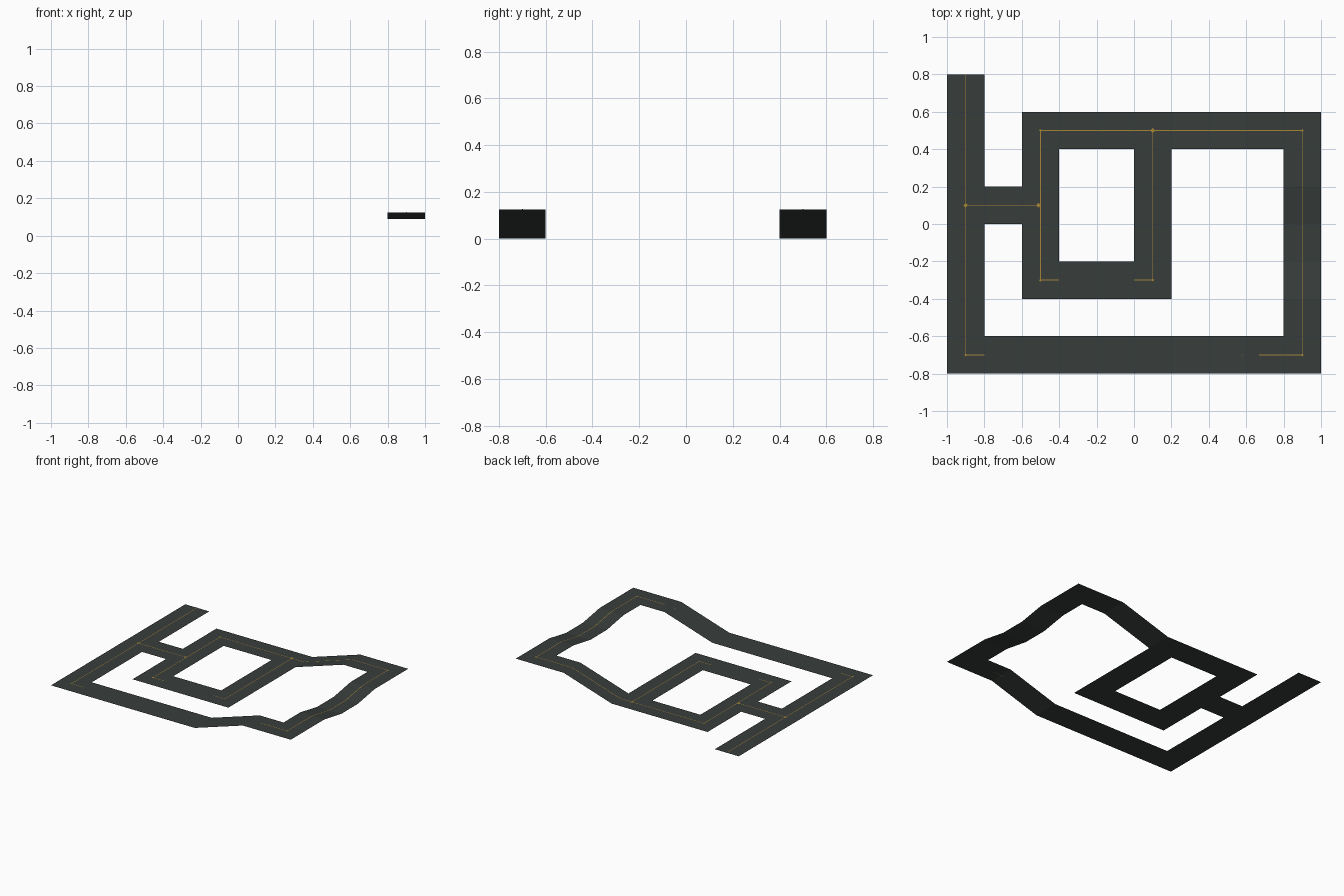
import bpy, bmesh, math

if "Cube" in bpy.data.objects:
    bpy.data.objects.remove(bpy.data.objects["Cube"])


def material(name, rgb):
    m = bpy.data.materials.new(name)
    m.diffuse_color = (*rgb, 1)
    m.use_nodes = True
    m.node_tree.nodes["Principled BSDF"].inputs["Base Color"].default_value = m.diffuse_color
    return m


ASPHALT = material("dark asphalt", (0.039, 0.047, 0.044))
GOLD = material("gold line", (0.38, 0.23, 0.035))


def clamp(v):
    return max(0.0, min(1.0, v))


def height(x, y):
    # ramps rise between x = 0.2 and 0.6; the right-hand straight has a dip
    z = 0.125 * clamp((x - 0.2) / 0.4)
    if x > 0.7:
        z -= 0.035 * clamp((0.3 - abs(y + 0.1)) / 0.2)
    return z


def finish(bm, name, mat):
    me = bpy.data.meshes.new(name)
    bm.to_mesh(me)
    bm.free()
    me.materials.append(mat)
    ob = bpy.data.objects.new(name, me)
    bpy.context.collection.objects.link(ob)
    return ob


# road surface: one square per tile of the track plan (back row first)
PLAN = ["#.........",
        "#.########",
        "#.#..#...#",
        "###..#...#",
        "#.#..#...#",
        "#.####...#",
        "#........#",
        "##########"]
S = 0.2
bm = bmesh.new()
for r, row in enumerate(PLAN):
    for c, ch in enumerate(row):
        if ch == "#":
            x, y = -1 + c * S, 0.6 - r * S
            bm.faces.new([bm.verts.new((px, py, height(px, py))) for px, py in
                          ((x, y), (x + S, y), (x + S, y + S), (x, y + S))])
bmesh.ops.remove_doubles(bm, verts=bm.verts, dist=0.001)
finish(bm, "road_surface", ASPHALT)

# thin centre lines lying just above the road
W, LIFT = 0.002, 0.001
LINES = [(-0.9, 0.8, -0.9, -0.7), (-0.9, -0.7, -0.8, -0.7),
         (-0.9, 0.1, -0.5, 0.1), (-0.5, -0.3, -0.5, 0.5),
         (-0.5, -0.3, -0.4, -0.3), (0.0, -0.3, 0.1, -0.3),
         (0.1, -0.3, 0.1, 0.5), (-0.5, 0.5, 0.9, 0.5),
         (0.9, 0.5, 0.9, -0.7), (0.58, -0.7, 0.9, -0.7)]
bm = bmesh.new()
for x0, y0, x1, y1 in LINES:
    n = max(1, round(math.hypot(x1 - x0, y1 - y0) / 0.1))
    nx, ny = (0, W) if y0 == y1 else (W, 0)
    prev = None
    for i in range(n + 1):
        x, y = x0 + (x1 - x0) * i / n, y0 + (y1 - y0) * i / n
        z = height(x, y) + LIFT
        pair = [bm.verts.new((x - nx, y - ny, z)), bm.verts.new((x + nx, y + ny, z))]
        if prev:
            bm.faces.new((prev[0], prev[1], pair[1], pair[0]))
        prev = pair
bmesh.ops.recalc_face_normals(bm, faces=bm.faces)
for f in bm.faces:
    f.normal_update()
    if f.normal.z < 0:
        f.normal_flip()
finish(bm, "centre_lines", GOLD)

# small markers at corners and junctions
bm = bmesh.new()
for x, y, r in ((-0.9, 0.1, .013), (-0.51, 0.1, .013), (0.1, 0.5, .014),
                (-0.9, -0.7, .008), (0.9, -0.7, .008), (0.9, 0.5, .008),
                (-0.5, 0.5, .008), (-0.5, -0.3, .008), (0.1, -0.3, .008)):
    pts = [(x + r * math.cos(k * math.pi / 2), y + r * math.sin(k * math.pi / 2))
           for k in range(4)]
    bm.faces.new([bm.verts.new((px, py, height(x, y) + 0.0015)) for px, py in pts])
finish(bm, "junction_markers", GOLD)
